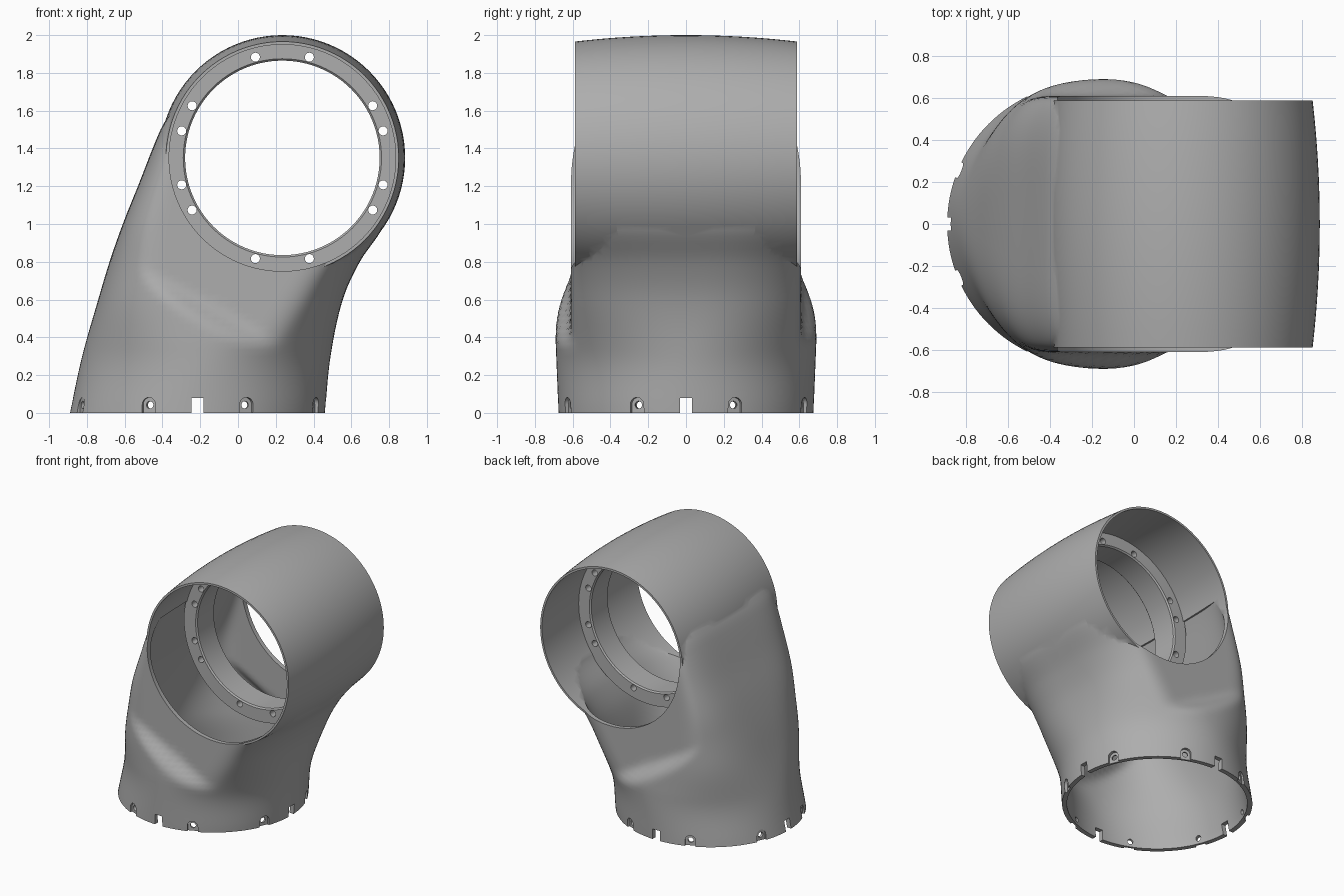
import bpy, bmesh, math
from mathutils import Matrix, Vector

if "Cube" in bpy.data.objects:
    bpy.data.objects.remove(bpy.data.objects["Cube"])

HUB = Vector((0.235, 0, 1.35))   # centre of the cross barrel
BASE_X = -0.215                  # centre of the round foot
WALL = 0.035
BORE = 0.6

grey = bpy.data.materials.new("cast_grey")
grey.use_nodes = True
colour = (0.42, 0.42, 0.42, 1)
grey.diffuse_color = colour
grey.node_tree.nodes["Principled BSDF"].inputs["Base Color"].default_value = colour


def add_loft(bm, rings, loop=False):
    """Bridge rings of points; cap the ends unless the rings form a loop."""
    vs = [[bm.verts.new(p) for p in ring] for ring in rings]
    n = len(vs[0])
    pairs = list(zip(vs, vs[1:])) + ([(vs[-1], vs[0])] if loop else [])
    for a, b in pairs:
        for i in range(n):
            j = (i + 1) % n
            bm.faces.new((a[i], a[j], b[j], b[i]))
    if not loop:
        bm.faces.new(vs[0])
        bm.faces.new(vs[-1])


def finish(name, bm):
    bmesh.ops.recalc_face_normals(bm, faces=bm.faces)
    me = bpy.data.meshes.new(name)
    bm.to_mesh(me)
    bm.free()
    ob = bpy.data.objects.new(name, me)
    bpy.context.collection.objects.link(ob)
    me.materials.append(grey)
    return ob


def lathe(name, profile, loop=False, sides=96):
    """Turn (radius, y) points about the barrel axis."""
    bm = bmesh.new()
    turn = [math.tau * i / sides for i in range(sides)]
    add_loft(bm, [[HUB + Vector((r * math.cos(a), y, r * math.sin(a))) for a in turn]
                  for r, y in profile], loop)
    return finish(name, bm)


def boolean(ob, tool, operation):
    mod = ob.modifiers.new("cut", "BOOLEAN")
    mod.operation, mod.object, mod.solver = operation, tool, "EXACT"
    bpy.context.view_layer.objects.active = ob
    bpy.ops.object.modifier_apply(modifier=mod.name)
    bpy.data.objects.remove(tool)


# Leg outline: height, left edge, right edge, squareness
LEG = [(0, -0.89, 0.46, 2), (0.3, -0.825, 0.49, 2), (0.6, -0.74, 0.555, 2.7),
       (0.8, -0.68, 0.645, 3.2), (1.0, -0.61, 0.775, 4), (1.2, -0.53, 0.8, 4.5),
       (1.5, -0.41, 0.8, 5), (1.6, -0.35, 0.79, 5)]


def outline(z):
    """Smooth interpolation of the leg outline."""
    z = min(max(z, 0), LEG[-1][0])
    k = max(i for i in range(len(LEG) - 1) if LEG[i][0] <= z)

    def slope(i, c):
        a, b = LEG[max(i - 1, 0)], LEG[min(i + 1, len(LEG) - 1)]
        return (b[c] - a[c]) / (b[0] - a[0])
    p, q = LEG[k], LEG[k + 1]
    h = q[0] - p[0]
    t = (z - p[0]) / h
    return [p[c] * (1 + 2 * t) * (1 - t) ** 2 + q[c] * t * t * (3 - 2 * t)
            + h * slope(k, c) * t * (1 - t) ** 2 + h * slope(k + 1, c) * t * t * (t - 1)
            for c in (1, 2, 3)]


def smooth(t):
    t = min(max(t, 0), 1)
    return t * t * (3 - 2 * t)


def soft_min(a, b, k=0.05):
    h = max(k - abs(a - b), 0) / k
    return min(a, b) - h * h * k / 4


def leg_ring(z, inset, sides=128):
    """Rounded section, flattened front and back above a slanted shoulder."""
    left, right, power = outline(z)
    mid, half = (left + right) / 2, (right - left) / 2 - inset
    depth = min(0.69, 0.675 + 0.04 * max(z, 0)) - inset
    ring = []
    for i in range(sides):
        c, s = math.cos(math.tau * i / sides), math.sin(math.tau * i / sides)
        x = mid + math.copysign(half * abs(c) ** (2 / power), c)
        y = depth * abs(s) ** (2 / power)
        shoulder = 0.36 - 0.55 * (x - 0.08)
        limit = 0.61 + 0.14 * (1 - smooth((z - shoulder + 0.1) / 0.2))
        limit -= 0.03 * smooth((z - 1.3) / 0.3)
        ring.append((x, math.copysign(soft_min(y, limit - inset), s), z))
    return ring


def leg(name, bottom, top, inset, steps=48):
    bm = bmesh.new()
    add_loft(bm, [leg_ring(bottom + (top - bottom) * i / steps, inset)
                  for i in range(steps + 1)])
    return finish(name, bm)


# Outer skin: leg joined to a slightly bulging barrel
END = 0.588
span = [i / 8 for i in range(-8, 9)]
shell = leg("elbow_shell", 0, 1.6, 0)
boolean(shell, lathe("barrel", [(0.65 - 0.034 * t * t, END * t) for t in span]), "UNION")

# Hollow inside: leg cavity and through bore
boolean(shell, leg("leg_cavity", -0.05, 1.5, WALL), "DIFFERENCE")
bore = [(0.618 - 0.018 * t * t, END * t) for t in span]
boolean(shell, lathe("bore", [(BORE, -0.75)] + bore + [(BORE, 0.75)]), "DIFFERENCE")


def radial_prism(bm, points, r0, r1, degrees):
    """Extrude a (sideways, z) outline outward from the foot axis."""
    m = Matrix.Translation((BASE_X, 0, 0)) @ Matrix.Rotation(math.radians(degrees), 4, "Z")
    add_loft(bm, [[m @ Vector((r, u, z)) for u, z in points] for r in (r0, r1)])


def arc(radius, z, start, end, n):
    return [(radius * math.cos(a), z + radius * math.sin(a))
            for a in (start + (end - start) * i / n for i in range(n + 1))]


# Foot details: eight arched screw seats, their holes and four slots
seats, holes = bmesh.new(), bmesh.new()
arch = [(-0.038, -0.05), (0.038, -0.05)] + arc(0.038, 0.044, 0, math.pi, 12)
for k in range(8):
    angle = 22.5 + 45 * k
    radial_prism(seats, arch, 0.657, 0.8, angle)
    radial_prism(holes, arc(0.02, 0.042, 0, math.tau, 16)[:-1], 0.5, 0.85, angle)
slot = [(-0.032, -0.05), (0.032, -0.05), (0.032, 0.08), (-0.032, 0.08)]
for k in range(4):
    radial_prism(holes, slot, 0.5, 0.85, 90 * k)
boolean(shell, finish("screw_seats", seats), "DIFFERENCE")
boolean(shell, finish("foot_holes", holes), "DIFFERENCE")

# Bolt flange in the middle of the bore
flange = lathe("bolt_flange", [(0.515, -0.1), (0.515, 0.1), (0.525, 0.11), (0.626, 0.11),
                               (0.626, -0.11), (0.525, -0.11)], loop=True)
bolts = bmesh.new()
for side in (0, 180):
    for a in (15, 30, 75, -15, -30, -75):
        a = math.radians(a + side)
        centre = HUB + 0.552 * Vector((math.cos(a), 0, math.sin(a)))
        add_loft(bolts, [[centre + Vector((u, y, w)) for u, w in
                          arc(0.024, 0, 0, math.tau, 16)[:-1]] for y in (-0.2, 0.2)])
boolean(flange, finish("bolt_holes", bolts), "DIFFERENCE")

# Smooth shading with crisp rims
for ob in (shell, flange):
    ob.data.materials.clear()
    ob.data.materials.append(grey)
    bpy.ops.object.select_all(action="DESELECT")
    ob.select_set(True)
    bpy.context.view_layer.objects.active = ob
    bpy.ops.object.shade_smooth_by_angle(angle=math.radians(35))
